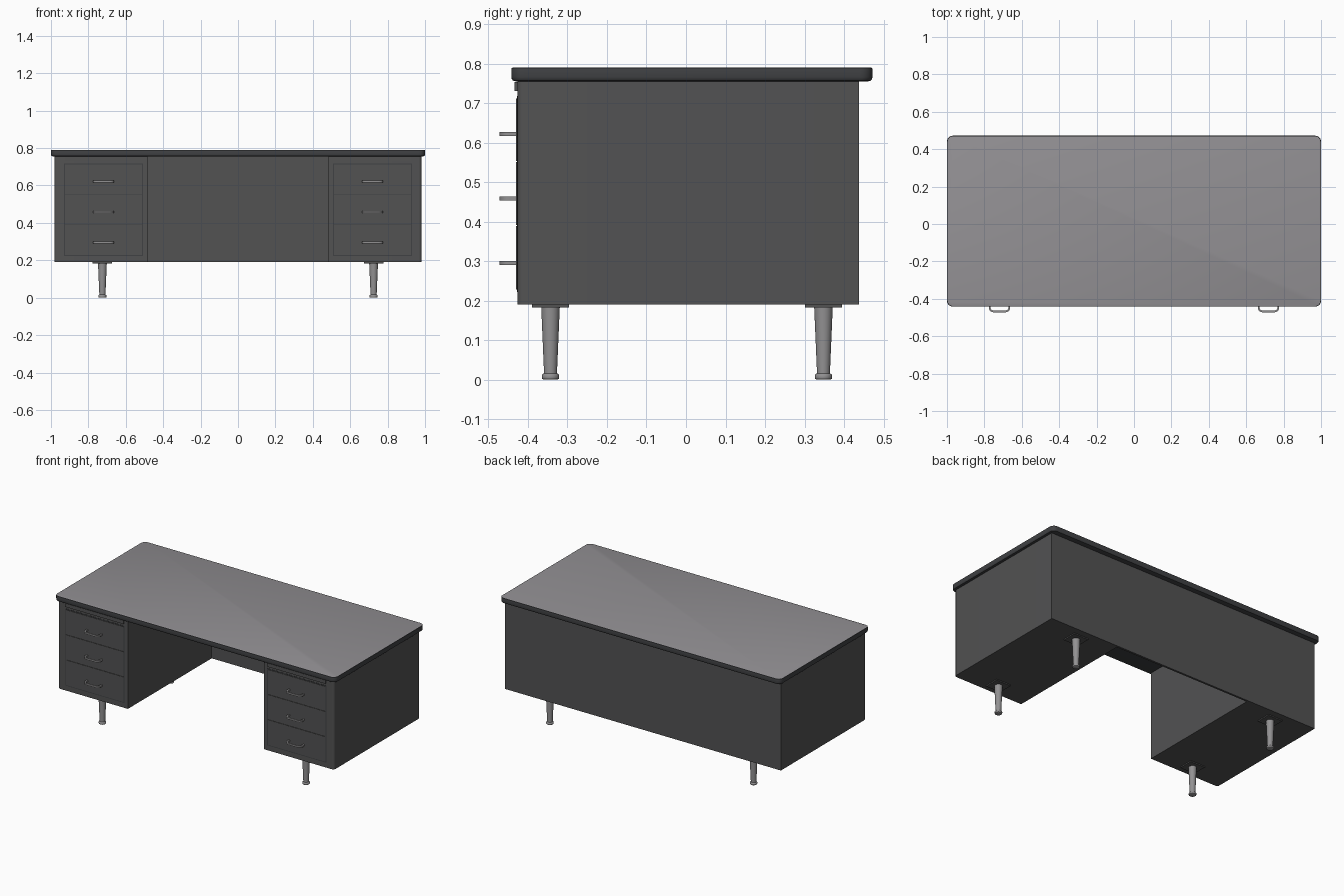
import bpy, bmesh, math

if "Cube" in bpy.data.objects:
    bpy.data.objects.remove(bpy.data.objects["Cube"])


def material(name, r, g, b):
    m = bpy.data.materials.new(name)
    m.diffuse_color = (r, g, b, 1)
    m.use_nodes = True
    m.node_tree.nodes["Principled BSDF"].inputs["Base Color"].default_value = m.diffuse_color
    return m


PAINT = material("charcoal_paint", 0.085, 0.085, 0.086)
EDGE = material("dark_edging", 0.05, 0.052, 0.056)
LAMINATE = material("grey_laminate", 0.29, 0.28, 0.295)
METAL = material("brushed_metal", 0.29, 0.285, 0.29)


def finish(bm, name, mats, smooth=False):
    bmesh.ops.recalc_face_normals(bm, faces=bm.faces[:])
    me = bpy.data.meshes.new(name)
    bm.to_mesh(me)
    bm.free()
    for m in mats:
        me.materials.append(m)
    ob = bpy.data.objects.new(name, me)
    bpy.context.collection.objects.link(ob)
    if smooth:
        bpy.context.view_layer.objects.active = ob
        ob.select_set(True)
        bpy.ops.object.shade_smooth_by_angle(angle=math.radians(35))
        ob.select_set(False)
    return ob


def box(name, lo, hi, mat):
    bm = bmesh.new()
    bmesh.ops.create_cube(bm, size=1)
    for v in bm.verts:
        for i in range(3):
            v.co[i] = lo[i] if v.co[i] < 0 else hi[i]
    return finish(bm, name, [mat])


def mirrored_box(name, x0, x1, lo, hi, side, mat):
    a, b = sorted((side * x0, side * x1))
    return box(name, (a, lo[0], lo[1]), (b, hi[0], hi[1]), mat)


def loft(bm, rings, caps=True):
    """Skin a stack of closed rings of points, return the last cap."""
    loops = [[bm.verts.new(p) for p in ring] for ring in rings]
    n = len(loops[0])
    for a, b in zip(loops, loops[1:]):
        for i in range(n):
            j = (i + 1) % n
            bm.faces.new((a[i], a[j], b[j], b[i]))
    if caps:
        bm.faces.new(loops[0][::-1])
        return bm.faces.new(loops[-1])


def rounded_rect(x0, x1, y0, y1, r, z, steps=6):
    pts = []
    for k, (cx, cy) in enumerate(((x1 - r, y1 - r), (x0 + r, y1 - r),
                                  (x0 + r, y0 + r), (x1 - r, y0 + r))):
        for s in range(steps + 1):
            a = (k + s / steps) * math.pi / 2
            pts.append((cx + r * math.cos(a), cy + r * math.sin(a), z))
    return pts


# Desktop: rounded dark edging with a pale laminate surface
bm = bmesh.new()
layers = [(0.012, 0.755), (0.004, 0.757), (0.001, 0.761), (0, 0.766),
          (0, 0.786), (0.001, 0.789), (0.004, 0.79)]
cap = loft(bm, [rounded_rect(-1 + i, 1 - i, -0.442 + i, 0.472 - i, 0.032 - i, z)
                for i, z in layers])
cap.material_index = 1
finish(bm, "desktop", [EDGE, LAMINATE], True)

# Modesty panel across the back
box("back_panel", (-0.485, 0.425, 0.19), (0.485, 0.438, 0.756), PAINT)


def pedestal(side, label):
    # Cabinet with a softened outer front corner
    r = 0.016
    outline = [(0.485, 0.438), (0.485, -0.427)]
    for s in range(7):
        a = -math.pi / 2 + s / 6 * math.pi / 2
        outline.append((0.982 - r + r * math.cos(a), -0.427 + r + r * math.sin(a)))
    outline.append((0.982, 0.438))
    bm = bmesh.new()
    loft(bm, [[(side * x, y, z) for x, y in outline] for z in (0.19, 0.756)])
    finish(bm, label + "_pedestal", [PAINT], True)

    # Dark reveal behind the drawers, then the pull-out writing board
    mirrored_box(label + "_drawer_reveal", 0.508, 0.930, (-0.4282, 0.222),
                 (-0.426, 0.718), side, EDGE)
    mirrored_box(label + "_pull_board", 0.512, 0.926, (-0.434, 0.731),
                 (-0.42, 0.754), side, PAINT)

    # Three drawers, each with a handle
    for n, (z0, z1, zh) in enumerate(((0.228, 0.389, 0.295),
                                      (0.392, 0.551, 0.459),
                                      (0.554, 0.712, 0.622))):
        mirrored_box(f"{label}_drawer_{n + 1}", 0.514, 0.924, (-0.431, z0),
                     (-0.42, z1), side, PAINT)
        handle(f"{label}_handle_{n + 1}", side * 0.719, zh)


def handle(name, cx, zc):
    """Flat bow pull: outer and inner curve joined into a solid strap."""
    def bow(w, depth, r):
        half = [(w, -0.430)]
        for s in range(6):
            a = s / 5 * math.pi / 2
            half.append((w - r + r * math.cos(a), depth + r - r * math.sin(a)))
        return half + [(-x, y) for x, y in reversed(half)]
    outer, inner = bow(0.057, -0.472, 0.024), bow(0.048, -0.463, 0.018)
    bm = bmesh.new()
    sections = []
    for (ox, oy), (ix, iy) in zip(outer, inner):
        sections.append([(cx + ox, oy, zc - 0.005), (cx + ox, oy, zc + 0.005),
                         (cx + ix, iy, zc + 0.005), (cx + ix, iy, zc - 0.005)])
    loft(bm, sections)
    finish(bm, name, [METAL], True)


def leg(name, cx, cy):
    # Tapered leg ending in a collared foot
    profile = [(0.018, 0.0), (0.021, 0.002), (0.022, 0.005), (0.022, 0.011),
               (0.020, 0.014), (0.0165, 0.016), (0.0165, 0.02), (0.0235, 0.184)]
    bm = bmesh.new()
    loft(bm, [[(cx + r * math.cos(k * math.tau / 24),
                cy + r * math.sin(k * math.tau / 24), z) for k in range(24)]
              for r, z in profile])
    finish(bm, name, [METAL], True)
    # Mounting plate
    box(name + "_plate", (cx - 0.052, cy - 0.047, 0.183),
        (cx + 0.052, cy + 0.047, 0.191), PAINT)


for side, label in ((-1, "left"), (1, "right")):
    pedestal(side, label)
    leg(label + "_front_leg", side * 0.725, -0.343)
    leg(label + "_back_leg", side * 0.725, 0.348)
